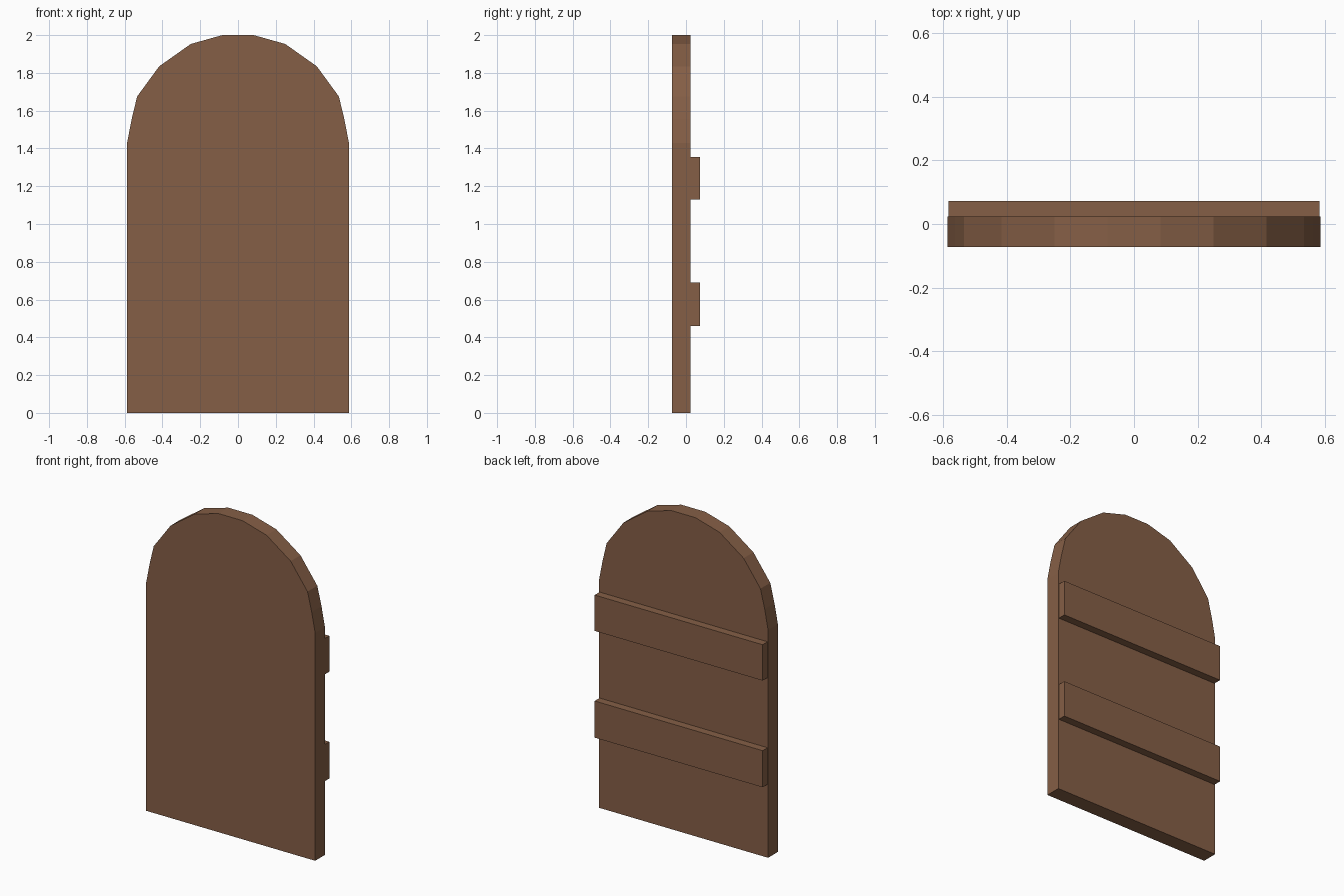
import bpy, bmesh

if "Cube" in bpy.data.objects:
    bpy.data.objects.remove(bpy.data.objects["Cube"])

wood = bpy.data.materials.new("brown wood")
wood.diffuse_color = (0.235, 0.114, 0.061, 1)
wood.use_nodes = True
wood.node_tree.nodes["Principled BSDF"].inputs["Base Color"].default_value = wood.diffuse_color

FRONT, BACK, BAR_BACK = -0.073, 0.024, 0.073


def extrude_profile(name, profile, y0, y1):
    """Closed x/z outline extruded from y0 to y1."""
    bm = bmesh.new()
    face = bm.faces.new([bm.verts.new((x, y0, z)) for x, z in profile])
    ext = bmesh.ops.extrude_face_region(bm, geom=[face])
    verts = [v for v in ext["geom"] if isinstance(v, bmesh.types.BMVert)]
    bmesh.ops.translate(bm, verts=verts, vec=(0, y1 - y0, 0))
    bmesh.ops.recalc_face_normals(bm, faces=bm.faces)
    mesh = bpy.data.meshes.new(name)
    bm.to_mesh(mesh)
    bm.free()
    mesh.materials.append(wood)
    obj = bpy.data.objects.new(name, mesh)
    bpy.context.collection.objects.link(obj)
    return obj


# Arched door panel: right half of the outline, mirrored
half = [(0.587, 0), (0.587, 1.43), (0.563, 1.555), (0.534, 1.675),
        (0.417, 1.835), (0.25, 1.953), (0.083, 2.0)]
extrude_profile("door_panel", half + [(-x, z) for x, z in reversed(half)], FRONT, BACK)

# Two cross battens on the back
for name, z0, z1 in (("lower_batten", 0.46, 0.69), ("upper_batten", 1.13, 1.355)):
    w = 0.583
    extrude_profile(name, [(-w, z0), (w, z0), (w, z1), (-w, z1)], BACK, BAR_BACK)
